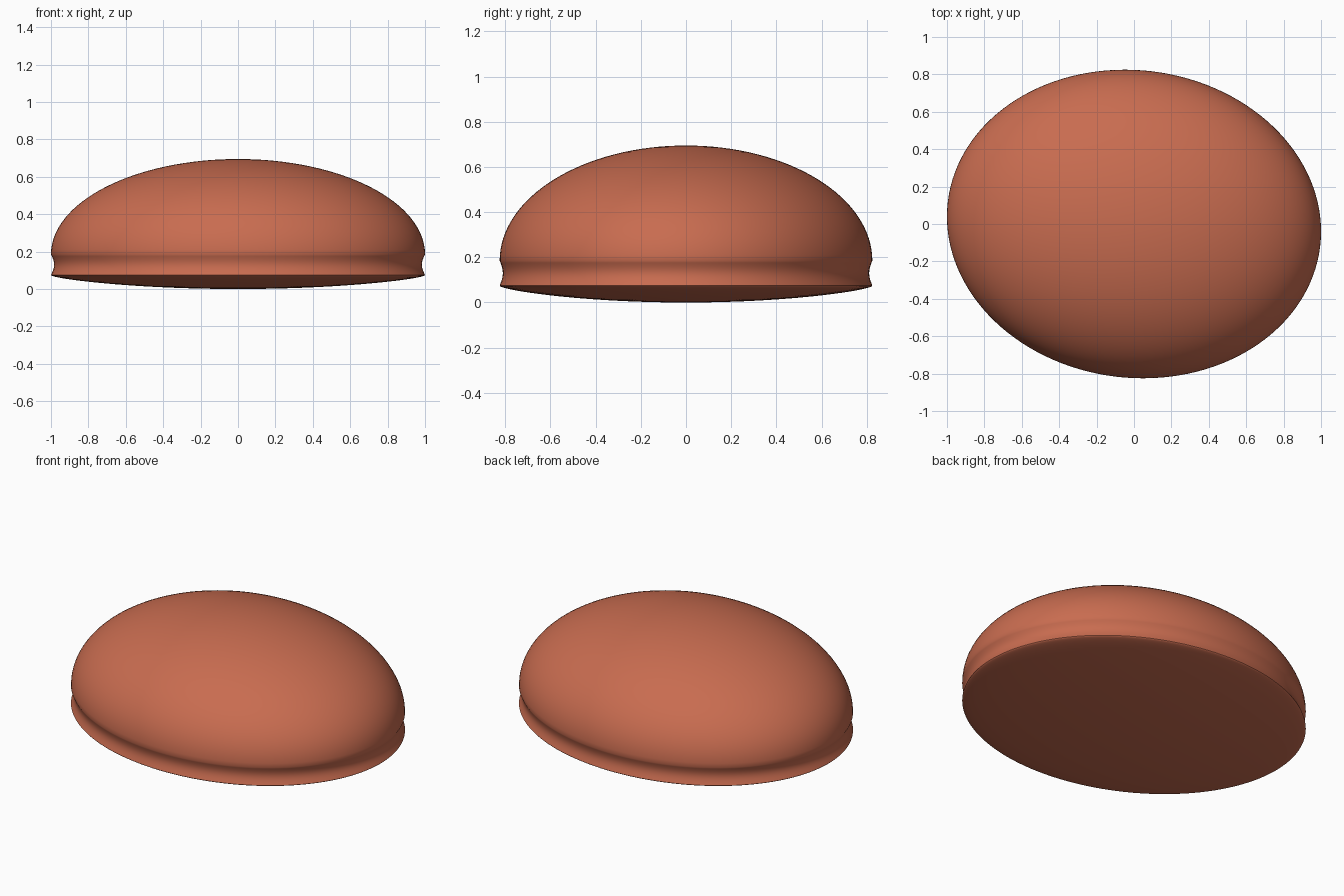
import bpy, bmesh, math
from mathutils import Matrix, Vector

if "Cube" in bpy.data.objects:
    bpy.data.objects.remove(bpy.data.objects["Cube"])

# Half profile (radius 0..1, height): underside, grooved waist, domed crown
profile = [(r, 0.075 * (1 - math.sqrt(1 - r * r)) * 0.5 + 0.0375 * r * r)
           for r in [math.sin(i * math.pi / 48) for i in range(25)]]
profile += [(1 - 0.017 * math.sin(math.pi * i / 12), 0.075 + 0.11 * i / 12)
            for i in range(1, 13)]
profile += [(math.cos(i * math.pi / 64), 0.185 + 0.51 * math.sin(i * math.pi / 64))
            for i in range(1, 33)]
profile[0] = (0, 0)
profile[-1] = (0, 0.695)

# Revolve the profile
bm = bmesh.new()
verts = [bm.verts.new((r, 0, z)) for r, z in profile]
edges = [bm.edges.new(pair) for pair in zip(verts, verts[1:])]
bmesh.ops.spin(bm, geom=verts + edges, cent=(0, 0, 0), axis=(0, 0, 1),
               angle=2 * math.pi, steps=128)
bmesh.ops.remove_doubles(bm, verts=bm.verts, dist=1e-5)

# Stretch into a slightly turned oval footprint
bm.transform(Matrix.Rotation(math.radians(-7), 4, 'Z') @ Matrix.Diagonal((1.0025, 0.822, 1, 1)))
bmesh.ops.recalc_face_normals(bm, faces=bm.faces)

mesh = bpy.data.meshes.new("bun")
bm.to_mesh(mesh)
bm.free()
bun = bpy.data.objects.new("bun", mesh)
bpy.context.collection.objects.link(bun)

# Warm terracotta colour
mat = bpy.data.materials.new("terracotta")
mat.diffuse_color = (0.58, 0.15, 0.08, 1)
mat.use_nodes = True
mat.node_tree.nodes["Principled BSDF"].inputs["Base Color"].default_value = mat.diffuse_color
mesh.materials.append(mat)

# Smooth shading with a crisp lower rim
bpy.context.view_layer.objects.active = bun
bun.select_set(True)
bpy.ops.object.shade_smooth_by_angle(angle=math.radians(40))
